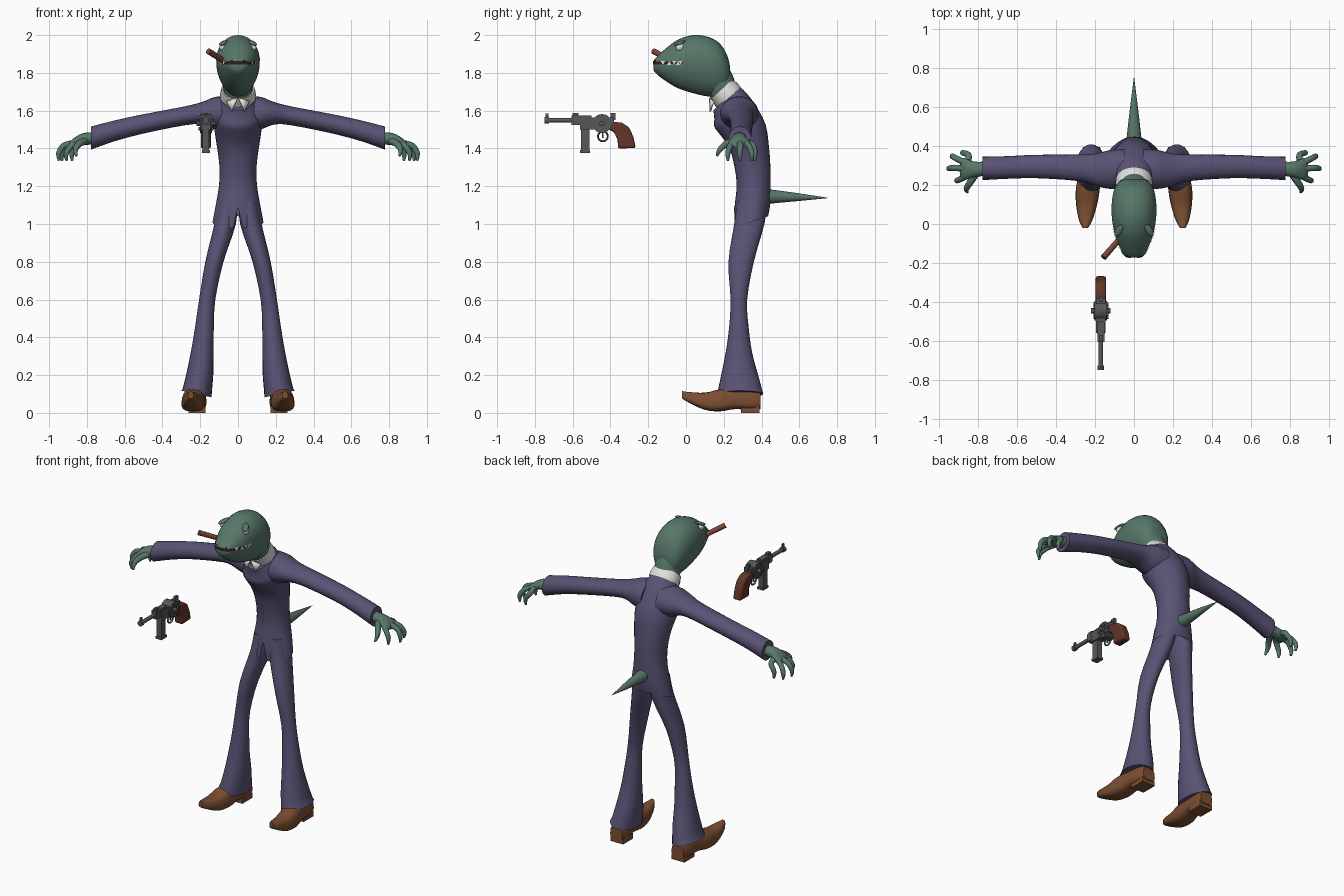
import bpy, math
from mathutils import Vector
from mathutils.bvhtree import BVHTree

if "Cube" in bpy.data.objects:
    bpy.data.objects.remove(bpy.data.objects["Cube"])

X, Y, Z = Vector((1, 0, 0)), Vector((0, 1, 0)), Vector((0, 0, 1))


def material(name, r, g, b):
    m = bpy.data.materials.new(name)
    m.use_nodes = True
    m.diffuse_color = (r, g, b, 1)
    m.node_tree.nodes["Principled BSDF"].inputs["Base Color"].default_value = (r, g, b, 1)
    return m


suit = material("purple suit", .1, .085, .175)
skin = material("green skin", .095, .185, .14)
leather = material("brown leather", .2, .077, .03)
white = material("white", .75, .75, .73)
steel = material("gun steel", .09, .095, .1)
wood = material("dark wood", .12, .036, .02)
tobacco = material("cigar brown", .2, .065, .035)
dark = material("mouth dark", .03, .012, .012)


def mesh_object(name, verts, faces, mat, mirror=False):
    me = bpy.data.meshes.new(name)
    me.from_pydata([tuple(v) for v in verts], [], faces)
    me.materials.append(mat)
    ob = bpy.data.objects.new(name, me)
    bpy.context.collection.objects.link(ob)
    if mirror:
        ob.modifiers.new("Mirror", 'MIRROR').use_mirror_merge = False
    return ob


def spline(keys, steps):
    """Catmull-Rom through tuples of any length."""
    keys = [Vector(k) for k in keys]
    pad = [keys[0]] + keys + [keys[-1]]
    out = []
    for a, b, c, d in zip(pad, pad[1:], pad[2:], pad[3:]):
        for i in range(steps):
            t = i / steps
            out.append(b + (c - a) * t * .5 + (a * 2 - b * 5 + c * 4 - d) * t * t * .5
                       + (b * 3 - a - c * 3 + d) * t ** 3 * .5)
    return out + [keys[-1]]


def skin_rings(rings, caps):
    n = len(rings[0])
    verts = [p for r in rings for p in r]
    faces = [(k * n + i, k * n + (i + 1) % n, (k + 1) * n + (i + 1) % n, (k + 1) * n + i)
             for k in range(len(rings) - 1) for i in range(n)]
    if caps[0]:
        faces.append(tuple(reversed(range(n))))
    if caps[1]:
        faces.append(tuple(range(len(verts) - n, len(verts))))
    return verts, faces


def loft(name, keys, u, v, mat, seg=24, steps=3, egg=0, power=1, mirror=False, caps=(1, 1)):
    """Keys: x, y, z, radius along u, radius along v, tilt of v."""
    w = u.cross(v)
    rings = []
    for k in spline(keys, steps):
        c, ring = Vector(k[:3]), []
        for i in range(seg):
            a = math.tau * i / seg
            co, si = math.cos(a), math.sin(a)
            co, si = (math.copysign(abs(q) ** power, q) for q in (co, si))
            ring.append(c + u * (k[3] * co * (1 + egg * si)) + (v + w * k[5]) * (k[4] * si))
        rings.append(ring)
    return mesh_object(name, *skin_rings(rings, caps), mat, mirror)


def tube(name, keys, mat, seg=12, steps=3, mirror=False):
    """Keys: x, y, z, radius."""
    pts = spline(keys, steps)
    rings = []
    for i, p in enumerate(pts):
        t = (pts[min(i + 1, len(pts) - 1)] - pts[max(i - 1, 0)]).to_3d().normalized()
        u = t.cross(Y).normalized()
        v = t.cross(u)
        rings.append([p.to_3d() + (u * math.cos(math.tau * j / seg)
                      + v * math.sin(math.tau * j / seg)) * p[3] for j in range(seg)])
    return mesh_object(name, *skin_rings(rings, (1, 1)), mat, mirror)


def finish(name, mat):
    ob = bpy.context.object
    ob.name = name
    ob.data.materials.append(mat)
    return ob


def box(name, lo, hi, mat, mirror=False):
    verts = [(x, y, z) for x in (lo[0], hi[0]) for y in (lo[1], hi[1]) for z in (lo[2], hi[2])]
    faces = [(0, 1, 3, 2), (4, 6, 7, 5), (0, 4, 5, 1), (2, 3, 7, 6), (0, 2, 6, 4), (1, 5, 7, 3)]
    return mesh_object(name, verts, faces, mat, mirror)


def rod(name, loc, r, length, axis, mat, sides=16):
    rot = Z.rotation_difference(axis).to_euler()
    bpy.ops.mesh.primitive_cylinder_add(vertices=sides, radius=r, depth=length, location=loc, rotation=rot)
    return finish(name, mat)


def ball(name, loc, scale, mat, rot=(0, 0, 0)):
    bpy.ops.mesh.primitive_uv_sphere_add(segments=16, ring_count=10, radius=1, location=loc, rotation=rot)
    ob = finish(name, mat)
    ob.scale = scale
    return ob


# Jacket body with a notch at the front hem
jacket = loft("jacket", [(0, .345, 1.01, .135, .09, .35), (0, .352, 1.1, .118, .095, .15),
                         (0, .358, 1.2, .101, .09, 0), (0, .352, 1.3, .098, .095, 0),
                         (0, .335, 1.4, .11, .105, 0), (0, .3, 1.5, .125, .122, .2),
                         (0, .26, 1.57, .13, .11, .5), (0, .235, 1.625, .112, .085, .8),
                         (0, .215, 1.665, .085, .07, .9)], X, Y, suit, seg=32, caps=(0, 1))
for v in jacket.data.vertices:
    if abs(v.co.x) < .005 and v.co.y < .3 and v.co.z < 1.09:
        v.co.z = 1.09

# Sleeves, trousers
loft("sleeves", [(.05, .285, 1.585, .1, .09, 0), (.12, .28, 1.587, .1, .086, 0),
                 (.19, .278, 1.586, .085, .06, 0), (.28, .288, 1.573, .068, .05, 0),
                 (.5, .295, 1.53, .06, .051, 0), (.65, .29, 1.494, .058, .055, 0),
                 (.778, .285, 1.455, .06, .061, 0)], Y, Z, suit, mirror=True)
legs = loft("trouser_legs", [(.22, .287, .1, .08, .122, 0), (.203, .284, .2, .072, .098, 0),
                             (.19, .28, .32, .06, .07, 0), (.178, .28, .45, .05, .052, 0),
                             (.163, .28, .6, .043, .044, 0), (.125, .292, .8, .048, .067, 0),
                             (.068, .335, 1, .057, .08, 0), (.056, .35, 1.12, .05, .08, 0)],
            X, Y, suit, mirror=True)
for v in legs.data.vertices:
    if v.co.z < .12:
        v.co.z += .22 * (v.co.x - .22)

# Shoes with heels
shoe = [(.25, -.02, .115, .075, .014), (.248, .02, .11, .052, .034), (.243, .1, .107, .016, .053),
        (.237, .18, .125, .008, .06), (.228, .26, .13, .02, .054), (.22, .35, .13, .015, .052),
        (.217, .395, .11, .022, .042)]
loft("shoes", [(x, y, (t + b) / 2, w, (t - b) / 2, 0) for x, y, t, b, w in shoe],
     X, Z, leather, power=.7, egg=-.12, mirror=True)
box("shoe_heels", (.172, .29, 0), (.262, .39, .035), leather, True)

# Hands: palm, four fingers and thumb
loft("palms", [(.75, .285, 1.455, .036, .032, 0), (.82, .28, 1.449, .04, .032, 0),
               (.87, .282, 1.432, .056, .022, 0), (.892, .285, 1.42, .046, .012, 0)],
     Y, Z, skin, seg=16, mirror=True)
fingers = [("little_fingers", .325, .355, .365, .885), ("ring_fingers", .308, .332, .348, .938),
           ("middle_fingers", .283, .288, .285, .955), ("index_fingers", .255, .235, .222, .915)]
for name, y0, y1, y2, tip in fingers:
    tube(name, [(.85, y0, 1.432, .017), (tip - .035, y1, 1.416, .016),
                (tip - .006, y2, 1.375, .014), (tip - .008, y2, 1.335, .006)], skin, mirror=True)
tube("thumbs", [(.81, .26, 1.44, .02), (.84, .215, 1.425, .018),
                (.86, .18, 1.395, .014), (.855, .163, 1.36, .006)], skin, mirror=True)

# Tail
tube("tail", [(0, .38, 1.145, .045), (0, .46, 1.145, .036), (0, .6, 1.142, .02), (0, .75, 1.138, .001)], skin)

# Head and neck
skull = [(-.172, 1.862, 1.815, .03), (-.155, 1.885, 1.793, .055), (-.1, 1.935, 1.752, .082),
         (-.04, 1.977, 1.718, .102), (.04, 2, 1.692, .114), (.12, 1.99, 1.675, .113),
         (.18, 1.955, 1.68, .1), (.217, 1.895, 1.7, .076), (.232, 1.84, 1.74, .045)]
head = loft("head", [(0, y, (t + b) / 2, w, (t - b) / 2, 0) for y, t, b, w in skull],
            X, Z, skin, seg=28, egg=.12)
tube("neck", [(0, .15, 1.8, .08), (0, .18, 1.74, .08), (0, .22, 1.65, .068)], skin, seg=20)
tree = BVHTree.FromPolygons([v.co for v in head.data.vertices], [p.vertices for p in head.data.polygons])


def face_point(angle, z, lift):
    d = Vector((math.sin(angle), -math.cos(angle), 0))
    return tree.ray_cast(Vector((0, 0, z)), d)[0] + d * lift


# Mouth line wrapped round the snout, with a few teeth
verts, count = [], 24
for i in range(count + 1):
    a = math.radians(-82 + 164 * i / count)
    half = .001 + .008 * math.cos(a)
    verts += [face_point(a, 1.853 - half, .003), face_point(a, 1.853 + half, .003)]
mesh_object("mouth", verts, [(2 * i, 2 * i + 2, 2 * i + 3, 2 * i + 1) for i in range(count)], dark)
for side in (-1, 1):
    for k, deg in enumerate((32, 46, 58, 68, 75)):
        a, step = math.radians(deg) * side, math.radians(5)
        up = .01 if k % 2 else -.01
        mesh_object("tooth", [face_point(a - step, 1.853 - up, .005), face_point(a + step, 1.853 - up, .005),
                              face_point(a, 1.853 + up, .005)], [(0, 1, 2)], white)
    # Eye under a slanted brow
    p = tree.ray_cast(Vector((0, -.03, 1.935)), X * side)[0]
    ball("eye", p - X * side * .006, (.017, .026, .021), white, (0, 0, side * .5))
    ball("brow", p + Vector((-.006 * side, -.004, .023)), (.018, .036, .009), skin, (.35, 0, side * .5))
    ball("nostril", face_point(side * .2, 1.865, 0), (.005, .004, .003), dark)

# Cigar
tube("cigar", [(-.05, -.05, 1.848, .014), (-.157, -.172, 1.915, .016)], tobacco, steps=1)

# Shirt collar: tilted band, deeper at the front, and two points
tilt = Vector((0, .75, .66))
rise = Vector((0, -.66, .75))
rings = []
for wide, h in ((1.06, -.03), (1.08, -.005), (1.0, .03), (.9, .028)):
    rings.append([Vector((0, .208, 1.692)) + X * (.088 * wide * math.cos(a)) + tilt * (.078 * wide * math.sin(a))
                  + rise * (h - (.012 * max(0, -math.sin(a)) if h < 0 else 0))
                  for a in (math.tau * i / 28 for i in range(28))])
mesh_object("collar", *skin_rings(rings, (0, 0)), white)
for side in (-1, 1):
    flap = mesh_object("collar_point", [(side * .004, .122, 1.668), (side * .062, .142, 1.65),
                                        (side * .034, .125, 1.596)], [(0, 1, 2)], white)
    flap.modifiers.new("Thickness", 'SOLIDIFY').thickness = .008

# Pistol: barrel, frame, magazine
gx = -.17
rod("barrel", (gx, -.65, 1.549), .012, .2, Y, steel)
rod("muzzle", (gx, -.737, 1.549), .017, .022, Y, steel)
box("front_sight", (gx - .004, -.745, 1.56), (gx + .004, -.728, 1.585), steel)
box("barrel_sleeve", (gx - .018, -.605, 1.525), (gx + .018, -.5, 1.575), steel)
box("rear_sight", (gx - .01, -.6, 1.57), (gx + .01, -.57, 1.588), steel)
box("frame", (gx - .025, -.56, 1.5), (gx + .025, -.38, 1.565), steel)
box("magazine", (gx - .017, -.555, 1.39), (gx + .017, -.512, 1.51), steel)
box("magazine_base", (gx - .021, -.561, 1.377), (gx + .021, -.507, 1.392), steel)
box("hammer", (gx - .008, -.4, 1.55), (gx + .008, -.372, 1.588), steel)

# Round drum with a ring of knobs
rod("drum", (gx, -.445, 1.532), .05, .064, X, steel, 20)
rod("drum_axle", (gx, -.445, 1.532), .014, .1, X, steel)
for i in range(6):
    a = math.tau * i / 6
    rod("drum_knob", (gx, -.445 + .032 * math.cos(a), 1.532 + .032 * math.sin(a)), .01, .078, X, steel, 10)

# Trigger and guard
bpy.ops.mesh.primitive_torus_add(major_segments=20, minor_segments=8, major_radius=.026, minor_radius=.005,
                                 location=(gx, -.44, 1.464), rotation=(0, math.pi / 2, 0))
finish("trigger_guard", steel)
box("trigger", (gx - .004, -.446, 1.455), (gx + .004, -.436, 1.5), steel)

# Curved wooden grip
outline = [(-.41, 1.5), (-.4, 1.54), (-.34, 1.538), (-.3, 1.51), (-.278, 1.46), (-.266, 1.402),
           (-.36, 1.4), (-.362, 1.445), (-.38, 1.485)]
n = len(outline)
grip = mesh_object("grip", [(gx + s * .027, y, z) for s in (-1, 1) for y, z in outline],
                   [tuple(range(n)), tuple(reversed(range(n, 2 * n)))]
                   + [((i + 1) % n, i, i + n, (i + 1) % n + n) for i in range(n)], wood)
bevel = grip.modifiers.new("Bevel", 'BEVEL')
bevel.width, bevel.segments = .01, 2

# Consistent normals and smooth shading
for ob in bpy.context.collection.objects:
    ob.select_set(ob.type == 'MESH')
    if ob.type == 'MESH':
        bpy.context.view_layer.objects.active = ob
bpy.ops.object.mode_set(mode='EDIT')
bpy.ops.mesh.select_all(action='SELECT')
bpy.ops.mesh.normals_make_consistent(inside=False)
bpy.ops.object.mode_set(mode='OBJECT')
bpy.ops.object.shade_smooth_by_angle(angle=math.radians(45))
